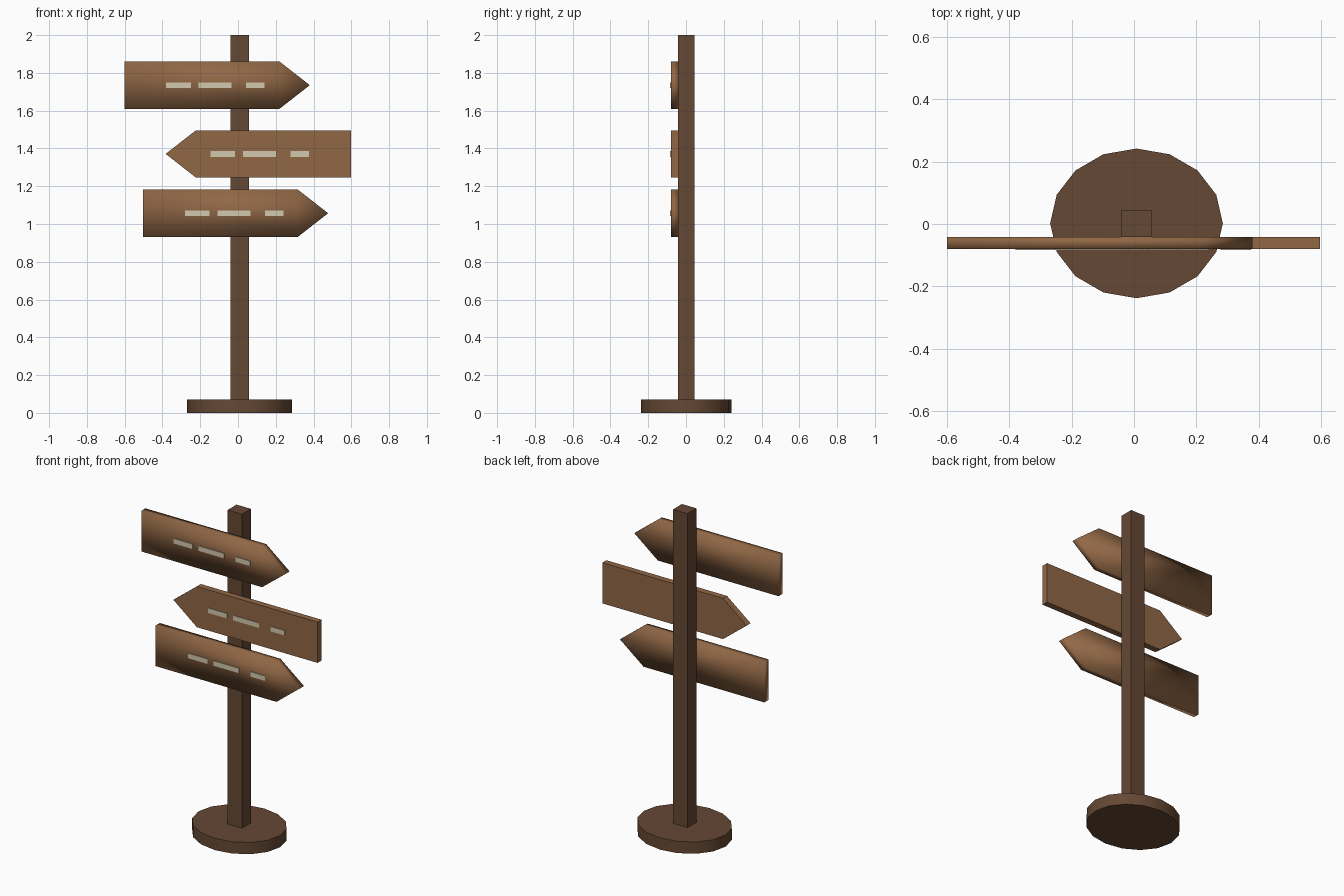
import bpy, bmesh, math

if "Cube" in bpy.data.objects:
    bpy.data.objects.remove(bpy.data.objects["Cube"])


def material(name, rgb):
    m = bpy.data.materials.new(name)
    m.diffuse_color = (*rgb, 1)
    m.use_nodes = True
    m.node_tree.nodes["Principled BSDF"].inputs["Base Color"].default_value = m.diffuse_color
    return m


dark_wood = material("dark_wood", (0.13, 0.065, 0.034))
light_wood = material("light_wood", (0.28, 0.135, 0.06))
paint = material("pale_paint", (0.65, 0.58, 0.42))
CX = 0.008  # post axis


def box(name, lo, hi, mat):
    mid = [(a + b) / 2 for a, b in zip(lo, hi)]
    bpy.ops.mesh.primitive_cube_add(size=1, location=mid)
    ob = bpy.context.object
    ob.name = name
    ob.scale = [b - a for a, b in zip(lo, hi)]
    bpy.ops.object.transform_apply(location=False, rotation=False, scale=True)
    ob.data.materials.append(mat)
    return ob


def arrow_board(name, tail_x, direction, z, smooth):
    # Five-sided arrow outline extruded through the board thickness
    outline = [(0, -0.125), (0.82, -0.125), (0.98, 0), (0.82, 0.125), (0, 0.125)]
    bm = bmesh.new()
    face = bm.faces.new([bm.verts.new((tail_x + direction * u, -0.08, z + v)) for u, v in outline])
    ext = bmesh.ops.extrude_face_region(bm, geom=[face])
    bmesh.ops.translate(bm, vec=(0, 0.039, 0),
                        verts=[g for g in ext["geom"] if isinstance(g, bmesh.types.BMVert)])
    bmesh.ops.recalc_face_normals(bm, faces=bm.faces)
    for f in bm.faces:
        f.smooth = smooth
    me = bpy.data.meshes.new(name)
    bm.to_mesh(me)
    bm.free()
    me.materials.append(light_wood)
    bpy.context.collection.objects.link(bpy.data.objects.new(name, me))


# Round base, slightly oval
bpy.ops.mesh.primitive_cylinder_add(vertices=16, radius=1, depth=0.072, location=(CX, 0.002, 0.036))
base = bpy.context.object
base.name = "base"
base.scale = (0.277, 0.24, 1)
bpy.ops.object.transform_apply(location=False, rotation=False, scale=True)
base.data.materials.append(dark_wood)
bpy.ops.object.shade_smooth_by_angle(angle=math.radians(35))

# Post
box("post", (CX - 0.049, -0.042, 0.06), (CX + 0.049, 0.044, 2.0), dark_wood)

# Boards: name, tail x, pointing direction, centre z, x where the dashes start, soft shading
boards = [
    ("top_board", -0.6, 1, 1.735, -0.38, True),
    ("middle_board", 0.597, -1, 1.371, -0.145, False),
    ("bottom_board", -0.503, 1, 1.057, -0.28, True),
]
for name, tail, direction, z, start, smooth in boards:
    arrow_board(name, tail, direction, z, smooth)
    # Painted dashes standing in for writing
    for i, (a, b) in enumerate([(0, 0.13), (0.171, 0.345), (0.423, 0.521)]):
        box(f"{name}_dash_{i + 1}", (start + a, -0.084, z - 0.015),
            (start + b, -0.078, z + 0.015), paint)
